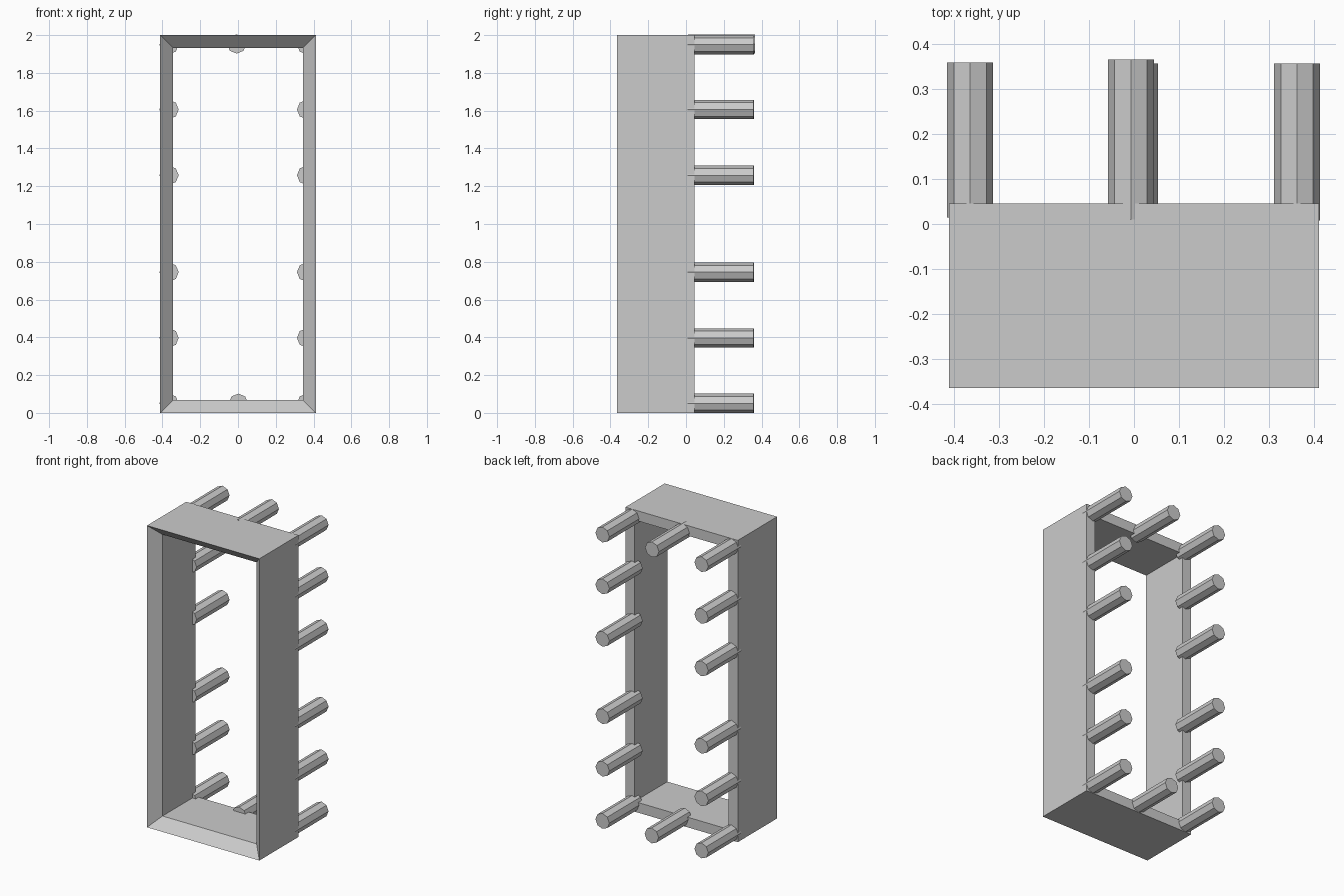
import bpy, bmesh
from math import radians
from mathutils import Matrix

cube = bpy.data.objects.get("Cube")
if cube:
    bpy.data.objects.remove(cube, do_unlink=True)

grey = bpy.data.materials.new("light grey")
grey.use_nodes = True
grey.diffuse_color = (0.6, 0.6, 0.6, 1)
grey.node_tree.nodes["Principled BSDF"].inputs["Base Color"].default_value = (0.6, 0.6, 0.6, 1)


def add_object(name, bm):
    bmesh.ops.recalc_face_normals(bm, faces=bm.faces)
    mesh = bpy.data.meshes.new(name)
    bm.to_mesh(mesh)
    bm.free()
    mesh.materials.append(grey)
    obj = bpy.data.objects.new(name, mesh)
    bpy.context.collection.objects.link(obj)
    return obj


# Rectangular frame: four rings, with a bevel sloping in from the front edge
FRONT, BACK, HALF, WALL = -0.365, 0.046, 0.412, 0.067
bm = bmesh.new()
rings = []
for y, inset in ((FRONT, 0), (FRONT + WALL, WALL), (BACK, WALL), (BACK, 0)):
    x, low, high = HALF - inset, inset, 2 - inset
    rings.append([bm.verts.new((px, y, pz))
                  for px, pz in ((-x, low), (x, low), (x, high), (-x, high))])
for i, ring in enumerate(rings):
    following = rings[(i + 1) % len(rings)]
    for j in range(4):
        k = (j + 1) % 4
        bm.faces.new((ring[j], ring[k], following[k], following[j]))
add_object("frame", bm)


# Eight-sided pegs set into the back rim
def peg(name, x, z, start, end):
    bm = bmesh.new()
    bmesh.ops.create_cone(bm, cap_ends=True, segments=8, radius1=0.051,
                          radius2=0.051, depth=end - start)
    bmesh.ops.rotate(bm, verts=bm.verts, matrix=Matrix.Rotation(radians(90), 3, "X"))
    bmesh.ops.translate(bm, verts=bm.verts, vec=(x, (start + end) / 2, z))
    add_object(name, bm)


for i, z in enumerate((0.051, 0.397, 0.745, 1.258, 1.606, 1.949)):
    peg(f"right_peg_{i + 1}", -0.365, z, 0.015, 0.36)
    peg(f"left_peg_{i + 1}", 0.363, z, 0.008, 0.357)
peg("bottom_peg", 0.002, 0.051, 0.01, 0.357)
peg("top_peg", -0.007, 1.953, 0.01, 0.366)
